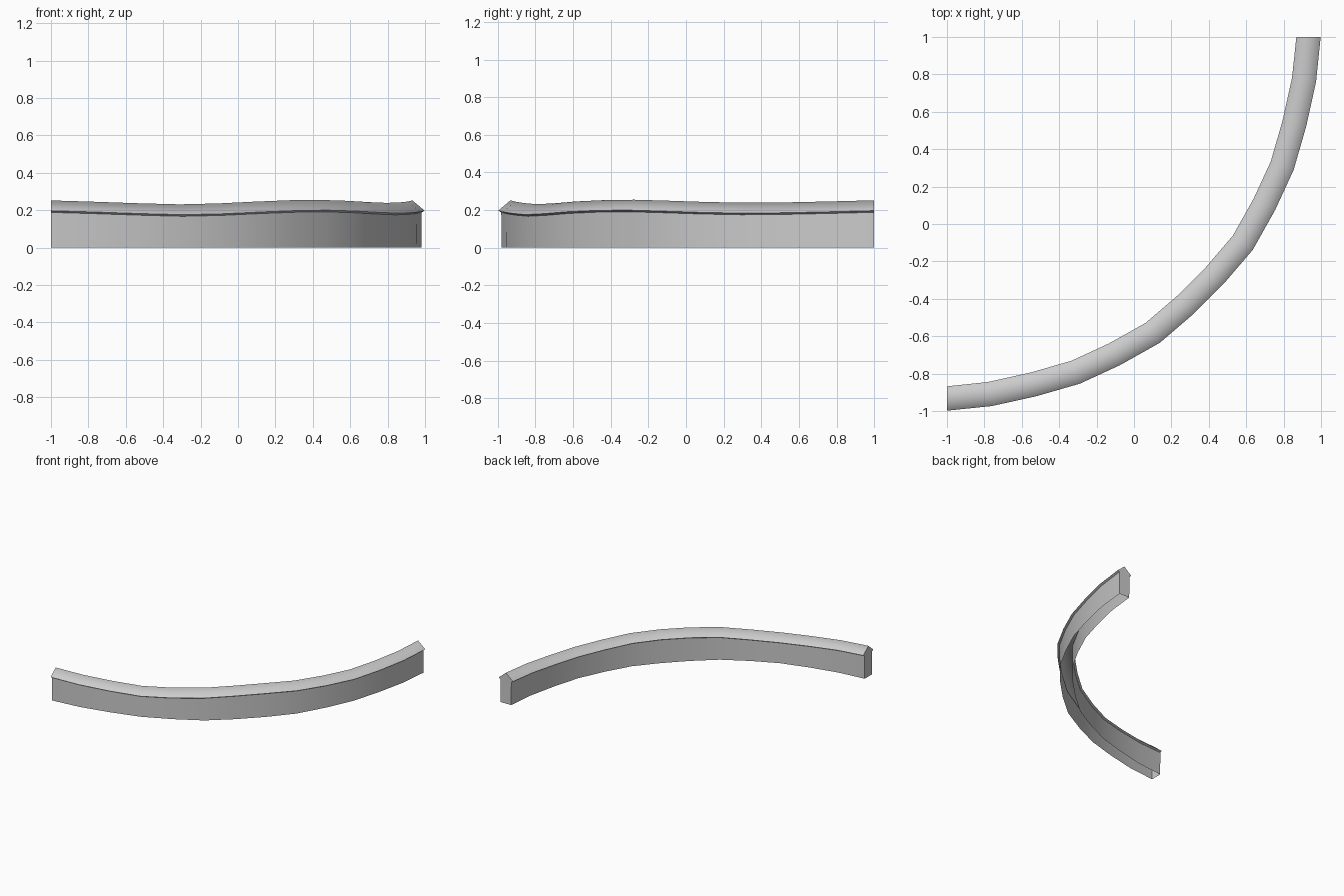
import bpy, bmesh
from mathutils import Vector

cube = bpy.data.objects.get("Cube")
if cube:
    bpy.data.objects.remove(cube, do_unlink=True)

stone = bpy.data.materials.new("pale grey stone")
stone.use_nodes = True
grey = (0.6, 0.6, 0.6, 1)
stone.diffuse_color = grey
stone.node_tree.nodes["Principled BSDF"].inputs["Base Color"].default_value = grey

# Centre line: half of the quarter bend, mirrored across the diagonal
half = [(-1, -.933), (-.77, -.909), (-.54, -.858), (-.313, -.793),
        (-.105, -.697), (.1, -.582), (.275, -.432)]
path = [Vector(p) for p in half + [(-y, -x) for x, y in reversed(half)]]
# Gentle rise and fall of the wall top along the bend
sag = [0, -.007, -.015, -.021, -.016, -.006, .001, .003,
       -.002, -.009, -.013, -.011, -.006, 0]

# Cross-section (offset to the outer side, height): wall, eave, ridge
side = [(.047, 0), (.049, .188), (.065, .197)]
section = side + [(0, .252)] + [(-o, z) for o, z in reversed(side)]
RIDGE = len(side)


def outward(i):
    """Mitred sideways vector at a path point."""
    if i == 0:
        return Vector((0, -1))
    if i == len(path) - 1:
        return Vector((1, 0))
    a = (path[i] - path[i - 1]).normalized()
    b = (path[i + 1] - path[i]).normalized()
    t = (a + b).normalized()
    return Vector((t.y, -t.x)) / t.dot(a)


bm = bmesh.new()
rings = []
for i, p in enumerate(path):
    n = outward(i)
    ring = []
    for o, z in section:
        q = p + n * o
        ring.append(bm.verts.new((q.x, q.y, z + sag[i] if z else 0)))
    rings.append(ring)

# Sides and roof, open underneath
for r, s in zip(rings, rings[1:]):
    for k in range(len(section) - 1):
        f = bm.faces.new((r[k], s[k], s[k + 1], r[k + 1]))
        f.smooth = True

# End caps
bm.faces.new(rings[0])
bm.faces.new(list(reversed(rings[-1])))
bmesh.ops.recalc_face_normals(bm, faces=bm.faces)

# Keep eaves and ends crisp, leave the ridge soft
for ring in (rings[0], rings[-1]):
    for a, b in zip(ring, ring[1:]):
        bm.edges.get((a, b)).smooth = False
for r, s in zip(rings, rings[1:]):
    for k in range(len(section)):
        if k != RIDGE:
            bm.edges.get((r[k], s[k])).smooth = False

mesh = bpy.data.meshes.new("curved_wall")
bm.to_mesh(mesh)
bm.free()
mesh.materials.append(stone)
wall = bpy.data.objects.new("curved_wall", mesh)
bpy.context.collection.objects.link(wall)
